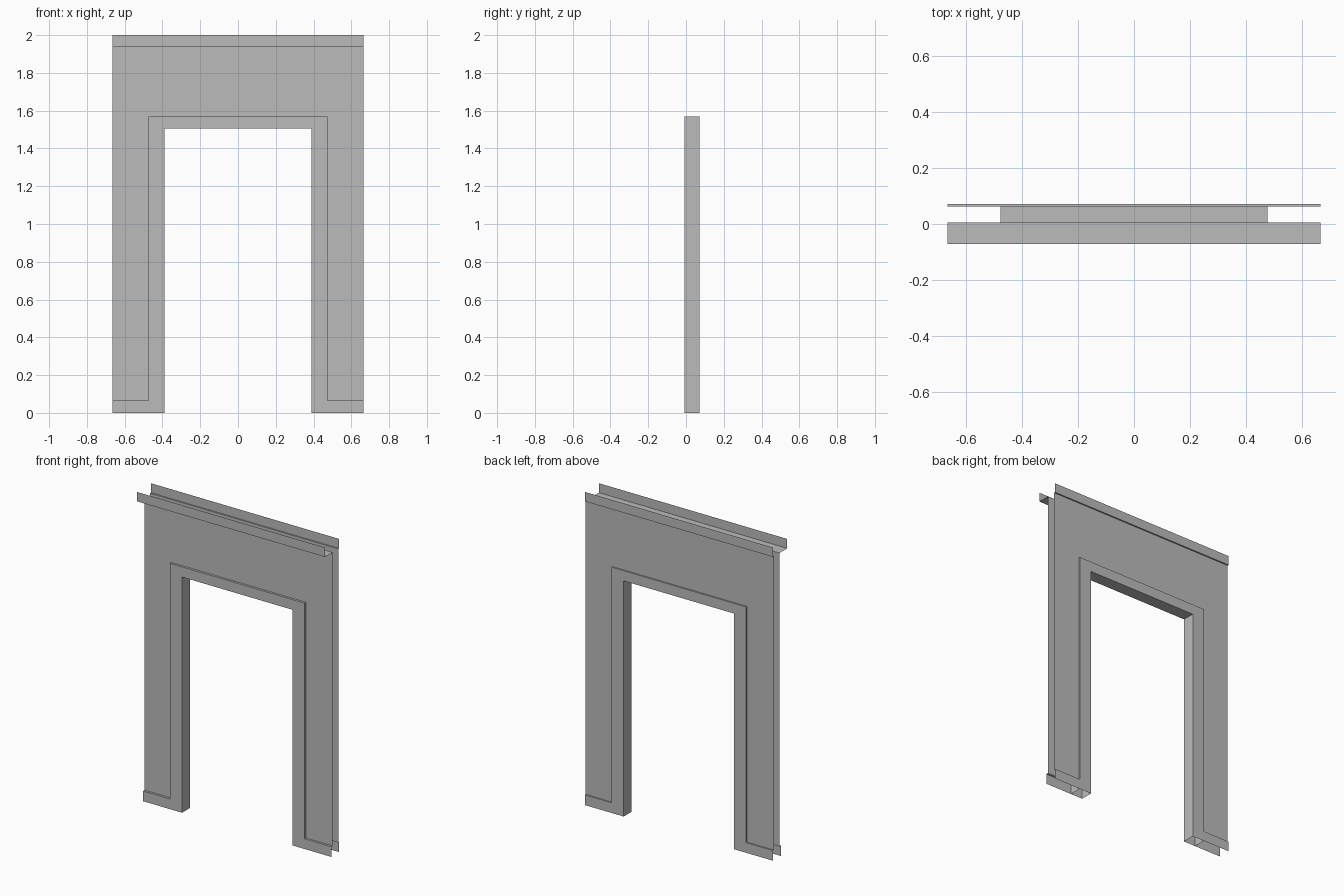
import bpy
from mathutils import Vector

cube = bpy.data.objects.get("Cube")
if cube:
    bpy.data.objects.remove(cube, do_unlink=True)

grey = bpy.data.materials.new("mid_grey")
grey.use_nodes = True
COLOUR = (0.5, 0.5, 0.5, 1)
grey.diffuse_color = COLOUR
grey.node_tree.nodes["Principled BSDF"].inputs["Base Color"].default_value = COLOUR

# Main dimensions
HALF_WIDTH, OUTER, INNER = 0.665, 0.475, 0.39
HEAD, LINTEL = 1.57, 1.505
BASE_TOP, CROWN_BOTTOM, TOP = 0.065, 1.94, 2.0
WALL_FRONT, WALL_BACK = 0.006, 0.063
TRIM_FRONT, TRIM_BACK = -0.008, 0.072
CROWN_FRONT = -0.072


def sheet_object(name, faces):
    """Build an object from (points, facing direction) sheets."""
    verts, polys = [], []
    for pts, facing in faces:
        pts = [Vector(p) for p in pts]
        normal = sum((a.cross(b) for a, b in zip(pts, pts[1:] + pts[:1])), Vector())
        if normal.dot(Vector(facing)) < 0:
            pts.reverse()
        polys.append(range(len(verts), len(verts) + len(pts)))
        verts += pts
    mesh = bpy.data.meshes.new(name)
    mesh.from_pydata(verts, [], [list(p) for p in polys])
    mesh.materials.append(grey)
    obj = bpy.data.objects.new(name, mesh)
    bpy.context.collection.objects.link(obj)
    return obj


def arch(half, bottom, top):
    return [(-half, bottom), (-half, top), (half, top), (half, bottom)]


def arch_panel(outer, inner, y, side):
    """Flat upside-down U between two arches."""
    return ([(x, y, z) for x, z in outer + inner[::-1]], (0, side, 0))


def arch_sides(path, y0, y1, sign):
    """Jambs and head running through the thickness."""
    left, right, up = (-sign, 0, 0), (sign, 0, 0), (0, 0, sign)
    return [([(a[0], y0, a[1]), (b[0], y0, b[1]), (b[0], y1, b[1]), (a[0], y1, a[1])], d)
            for a, b, d in zip(path, path[1:], (left, up, right))]


def ledge_strip(x0, x1, z0, z1, y_face, y_wall, side, ledge_z, ledge_dir):
    """Upright strip with a narrow ledge back to the wall."""
    return [
        ([(x0, y_face, z0), (x1, y_face, z0), (x1, y_face, z1), (x0, y_face, z1)], (0, side, 0)),
        ([(x0, y_face, ledge_z), (x1, y_face, ledge_z),
          (x1, y_wall, ledge_z), (x0, y_wall, ledge_z)], (0, 0, ledge_dir)),
    ]


wall_outer = arch(HALF_WIDTH, BASE_TOP, CROWN_BOTTOM)
wall_inner = arch(OUTER, BASE_TOP, HEAD)
trim_outer = arch(OUTER, 0, HEAD)
trim_inner = arch(INNER, 0, LINTEL)

# Door casing: hollow frame open at the floor
sheet_object("door_casing",
             [arch_panel(trim_outer, trim_inner, TRIM_FRONT, -1),
              arch_panel(trim_outer, trim_inner, TRIM_BACK, 1)]
             + arch_sides(trim_outer, TRIM_FRONT, TRIM_BACK, 1)
             + arch_sides(trim_inner, TRIM_FRONT, TRIM_BACK, -1))

# Wall skins, baseboards and crown strips on both faces
for label, side, wall, trim, crown in (
        ("front", -1, WALL_FRONT, TRIM_FRONT, CROWN_FRONT),
        ("back", 1, WALL_BACK, TRIM_BACK, TRIM_BACK)):
    sheet_object(label + "_wall", [arch_panel(wall_outer, wall_inner, wall, side)])
    sheet_object(label + "_crown",
                 ledge_strip(-HALF_WIDTH, HALF_WIDTH, CROWN_BOTTOM, TOP,
                             crown, wall, side, CROWN_BOTTOM, -1))
    for hand, s in (("left", 1), ("right", -1)):
        sheet_object(f"{label}_{hand}_baseboard",
                     ledge_strip(s * OUTER, s * HALF_WIDTH, 0, BASE_TOP,
                                 trim, wall, side, BASE_TOP, 1))
